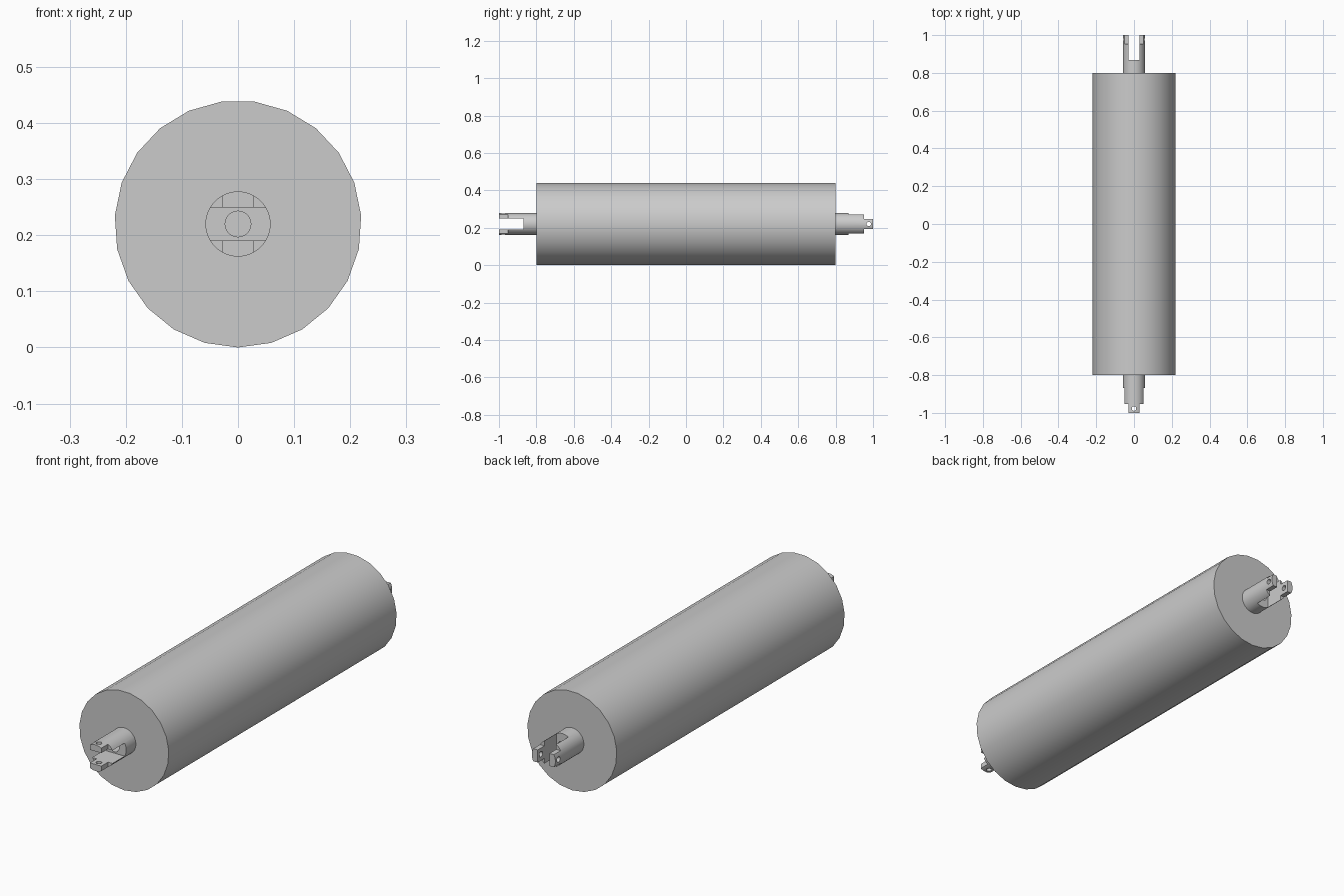
import bpy
from math import pi, radians
from mathutils import Matrix

default_cube = bpy.data.objects.get("Cube")
if default_cube:
    bpy.data.objects.remove(default_cube, do_unlink=True)

CENTRE_Z = 0.22
ROD_RADIUS = 0.058
GAP = 0.029          # half width of the fork slot
TIP = 0.028          # half width of the narrowed fork tips

steel = bpy.data.materials.new("grey_steel")
steel.use_nodes = True
colour = (0.6, 0.6, 0.6, 1)
steel.diffuse_color = colour
steel.node_tree.nodes["Principled BSDF"].inputs["Base Color"].default_value = colour


def cylinder(name, radius, y0, y1, sides, turn=0.0):
    """Cylinder lying along y."""
    bpy.ops.mesh.primitive_cylinder_add(vertices=sides, radius=radius, depth=y1 - y0)
    ob = bpy.context.object
    ob.name = name
    ob.data.transform(Matrix.Translation((0, (y0 + y1) / 2, 0))
                      @ Matrix.Rotation(turn, 4, "Y") @ Matrix.Rotation(pi / 2, 4, "X"))
    return ob


def box(x0, x1, y0, y1, z0, z1):
    bpy.ops.mesh.primitive_cube_add(size=1)
    ob = bpy.context.object
    ob.data.transform(Matrix.Translation(((x0 + x1) / 2, (y0 + y1) / 2, (z0 + z1) / 2))
                      @ Matrix.Diagonal((x1 - x0, y1 - y0, z1 - z0, 1)))
    return ob


def cut(target, cutter):
    cutter.hide_render = True
    mod = target.modifiers.new("cut", "BOOLEAN")
    mod.operation = "DIFFERENCE"
    mod.solver = "EXACT"
    mod.object = cutter
    bpy.context.view_layer.objects.active = target
    bpy.ops.object.modifier_apply(modifier=mod.name)
    bpy.data.objects.remove(cutter, do_unlink=True)


def finish(ob):
    ob.data.materials.clear()
    ob.data.materials.append(steel)
    ob.location.z = CENTRE_Z
    bpy.ops.object.select_all(action="DESELECT")
    ob.select_set(True)
    bpy.context.view_layer.objects.active = ob
    bpy.ops.object.shade_smooth_by_angle(angle=radians(30))


def fork(name, spin):
    """Rod end with a slot, narrowed tips, a pin hole and a centre bore."""
    rod = cylinder(name, ROD_RADIUS, -1.0, -0.8, 48)
    cut(rod, box(-0.1, 0.1, -1.1, -0.868, -GAP, GAP))
    for side in (-1, 1):
        x0, x1 = sorted((side * TIP, side * 0.1))
        cut(rod, box(x0, x1, -1.1, -0.953, -0.1, 0.1))
    # pin hole through both arms
    bpy.ops.mesh.primitive_cylinder_add(vertices=16, radius=0.012, depth=0.3)
    pin = bpy.context.object
    pin.data.transform(Matrix.Translation((0, -0.977, 0)))
    cut(rod, pin)
    # blind bore in the slot floor
    cut(rod, cylinder("bore", 0.023, -0.9, -0.81, 24))
    rod.data.transform(spin)
    finish(rod)


# roller drum, with a corner of its outline at the bottom
drum = cylinder("roller_drum", 0.22, -0.8, 0.8, 23)
if min(v.co.z for v in drum.data.vertices) > -0.2199:
    drum.data.transform(Matrix.Rotation(pi, 4, "Y"))
finish(drum)

# front fork slot lies flat, rear fork slot stands upright
fork("front_fork", Matrix.Identity(4))
fork("rear_fork", Matrix.Rotation(pi, 4, "Z") @ Matrix.Rotation(pi / 2, 4, "Y"))
